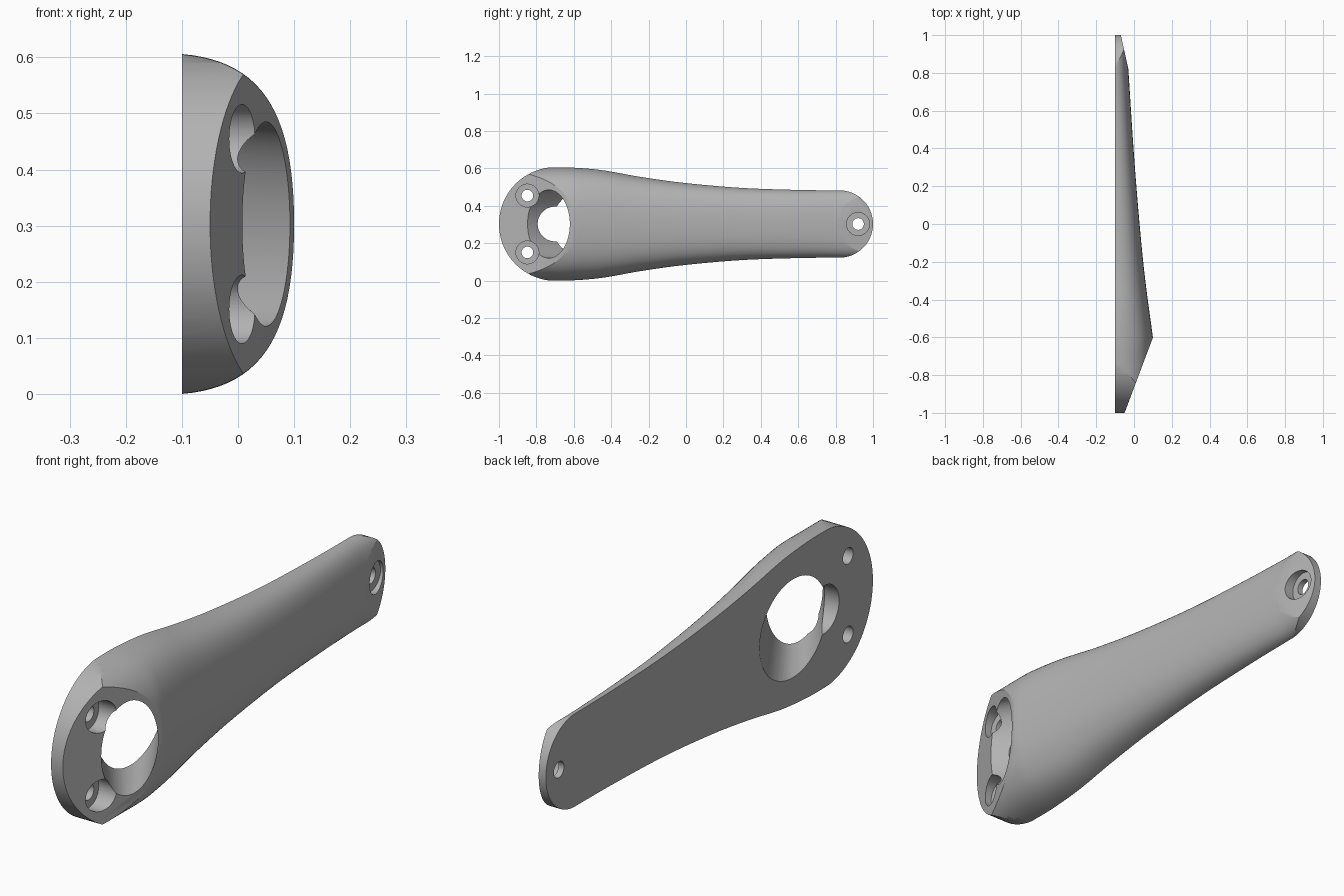
import bpy, bmesh, math
from mathutils import Vector
from mathutils.geometry import interpolate_bezier

old = bpy.data.objects.get("Cube")
if old:
    bpy.data.objects.remove(old, do_unlink=True)

MID = 0.303    # height of the long axis
BACK = -0.1    # flat mounting face


def make_rings(name, rings):
    """Closed solid skinned over rings with equal point counts."""
    bm = bmesh.new()
    loops = [[bm.verts.new(p) for p in ring] for ring in rings]
    n = len(loops[0])
    for a, b in zip(loops, loops[1:]):
        for i in range(n):
            j = (i + 1) % n
            bm.faces.new((a[i], a[j], b[j], b[i]))
    bm.faces.new(loops[0])
    bm.faces.new(loops[-1])
    bmesh.ops.recalc_face_normals(bm, faces=bm.faces)
    mesh = bpy.data.meshes.new(name)
    bm.to_mesh(mesh)
    bm.free()
    obj = bpy.data.objects.new(name, mesh)
    bpy.context.collection.objects.link(obj)
    return obj


def circle(y, z, ry, rz, n=64, start=0, sweep=2 * math.pi):
    return [(y + ry * math.cos(start + sweep * i / n),
             z + rz * math.sin(start + sweep * i / n)) for i in range(n)]


def peg(name, y, z, r, x0, x1):
    pts = circle(y, z, r, r)
    return make_rings(name, [[(x, a, b) for a, b in pts] for x in (x0, x1)])


def smooth_curve(points, y):
    """Smooth value through (y, value) points, held level past the ends."""
    if y <= points[0][0]:
        return points[0][1]
    if y >= points[-1][0]:
        return points[-1][1]
    k = max(i for i in range(len(points) - 1) if points[i][0] <= y)

    def slope(i):
        if i in (0, len(points) - 1):
            i, j = (0, 1) if i == 0 else (i - 1, i)
            return (points[j][1] - points[i][1]) / (points[j][0] - points[i][0])
        return (points[i + 1][1] - points[i - 1][1]) / (points[i + 1][0] - points[i - 1][0])

    (y0, v0), (y1, v1) = points[k], points[k + 1]
    d = y1 - y0
    t = (y - y0) / d
    return (v0 * (1 + 2 * t) * (1 - t) ** 2 + slope(k) * d * t * (1 - t) ** 2
            + v1 * t * t * (3 - 2 * t) + slope(k + 1) * d * t * t * (t - 1))


def boolean(target, cutter, operation):
    mod = target.modifiers.new("cut", 'BOOLEAN')
    mod.operation = operation
    mod.solver = 'EXACT'
    mod.object = cutter
    bpy.context.view_layer.objects.active = target
    bpy.ops.object.modifier_apply(modifier=mod.name)
    bpy.data.objects.remove(cutter, do_unlink=True)


# Handle body: domed section swept along y with changing width and height
WIDTH = [(-0.75, .302), (-0.62, .302), (-0.45, .288), (-0.25, .253), (-0.03, .222),
         (0.28, .194), (0.6, .182), (0.82, .1795)]
HEIGHT = [(-0.6, .2), (-0.3, .16), (-0.05, .134), (0.35, .101), (0.82, .07)]
half = interpolate_bezier(Vector((1, 0, 0)), Vector((.96, .72, 0)),
                          Vector((.65, 1, 0)), Vector((0, 1, 0)), 24)
section = [(p.x, p.y) for p in half] + [(-p.x, p.y) for p in reversed(half[:-1])]
rings = []
for i in range(85):
    y = -1.05 + 2.1 * i / 84
    w, h = smooth_curve(WIDTH, y), smooth_curve(HEIGHT, y)
    rings.append([(BACK + h * v, y, MID + w * u) for u, v in section])
body = make_rings("handle_body", rings)

# Rounded plan outline
half_pi = math.pi / 2
outline = circle(-0.696, MID, .304, .304, 48, half_pi, math.pi)
outline += [(-0.696, MID - .304), (-0.4, MID - .33)]
outline += circle(0.82, MID, .18, .18, 48, -half_pi, math.pi)
outline += [(0.82, MID + .18), (-0.4, MID + .33)]
boolean(body, make_rings("outline_cutter", [[(x, y, z) for y, z in outline]
                                            for x in (-0.3, 0.3)]), 'INTERSECT')

# Sloping flats at both ends
wedge = [(-0.2, -1.2), (-0.125, -1.2), (0.217, -0.29), (-0.114, 1.2), (-0.2, 1.2)]
boolean(body, make_rings("wedge_cutter", [[(x, y, z) for x, y in wedge]
                                          for z in (-0.2, 0.8)]), 'INTERSECT')

# Slanted oval opening, widening from the front flat to the back face
front, rear = [], []
for c, s in circle(0, 0, 1, 1, 96):
    front.append(Vector((.05 + .0425 * c, -.734 + .113 * c, MID + .182 * s)))
    rear.append(Vector((BACK, -.512 + .205 * c, MID + .19 * s)))
oval = [[f.lerp(r, t) for f, r in zip(front, rear)] for t in (-0.3, 1.2)]
boolean(body, make_rings("opening_cutter", oval), 'DIFFERENCE')

# Straight round relief behind the opening
boolean(body, peg("relief_cutter", -0.7, MID, .093, -0.2, 0.01), 'DIFFERENCE')

# Counterbored screw holes: y, z, floor of the counterbore
for y, z, floor in ((-.848, MID + .152, -.045), (-.848, MID - .152, -.045),
                    (.92, MID, -.077)):
    boolean(body, peg("counterbore_cutter", y, z, .061, floor, 0.2), 'DIFFERENCE')
    boolean(body, peg("screw_cutter", y, z, .031, -0.2, 0.2), 'DIFFERENCE')

# Plain grey finish
grey = bpy.data.materials.new("plain_grey")
grey.use_nodes = True
colour = (.45, .45, .45, 1)
grey.diffuse_color = colour
grey.node_tree.nodes["Principled BSDF"].inputs["Base Color"].default_value = colour
body.data.materials.clear()
body.data.materials.append(grey)
for poly in body.data.polygons:
    poly.material_index = 0

bpy.ops.object.select_all(action='DESELECT')
body.select_set(True)
bpy.context.view_layer.objects.active = body
bpy.ops.object.shade_smooth_by_angle(angle=math.radians(25))
